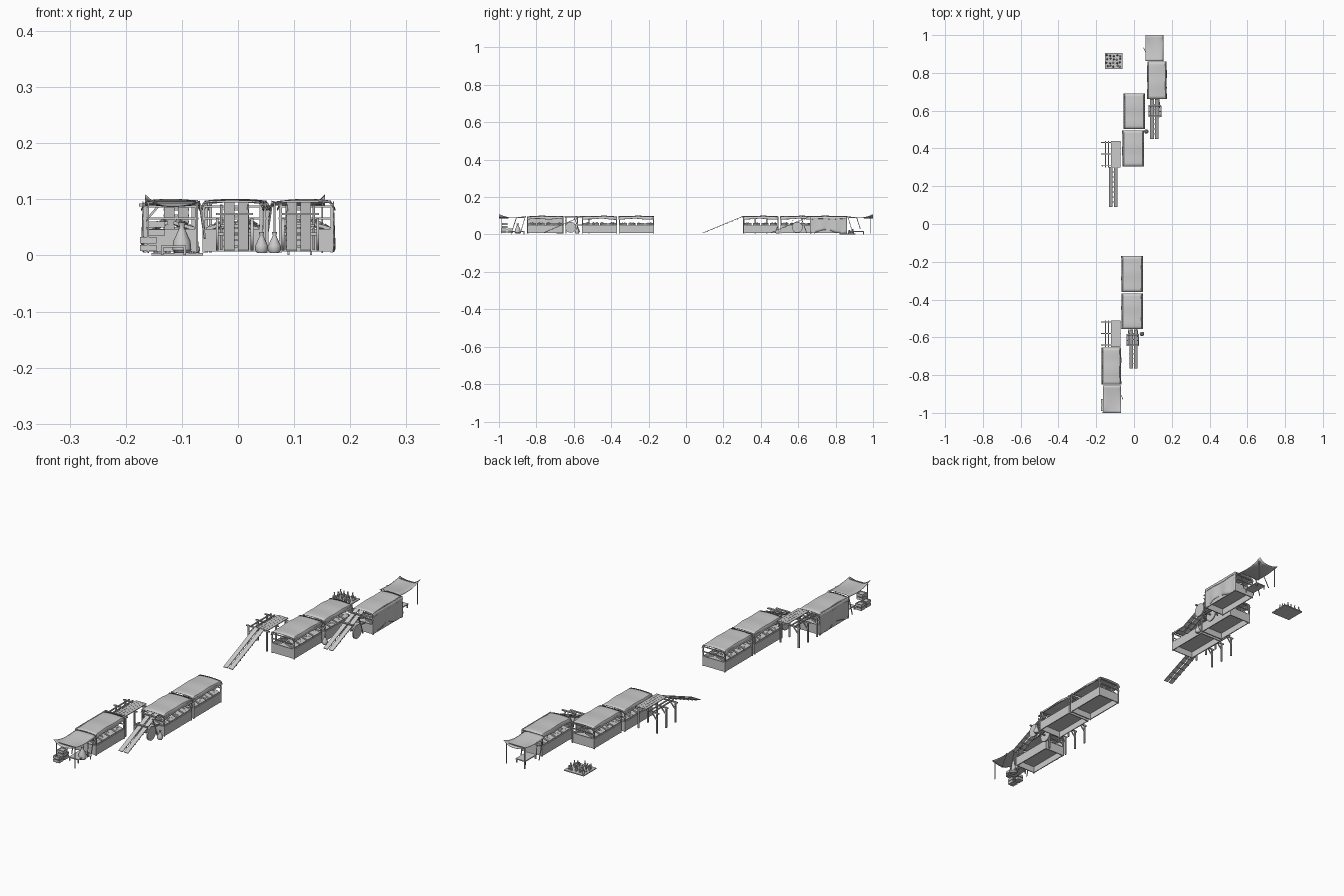
import bpy, bmesh, math, random
from mathutils import Matrix, Vector, Euler

if "Cube" in bpy.data.objects:
    bpy.data.objects.remove(bpy.data.objects["Cube"])
random.seed(4)


def finish(name, bm, smooth=False, thick=0):
    me = bpy.data.meshes.new(name)
    bmesh.ops.recalc_face_normals(bm, faces=bm.faces)
    bm.to_mesh(me)
    bm.free()
    ob = bpy.data.objects.new(name, me)
    bpy.context.collection.objects.link(ob)
    if thick:
        mod = ob.modifiers.new("thickness", 'SOLIDIFY')
        mod.thickness = thick
        mod.offset = 0
    if smooth:
        bpy.ops.object.select_all(action='DESELECT')
        ob.select_set(True)
        bpy.context.view_layer.objects.active = ob
        bpy.ops.object.shade_smooth_by_angle(angle=math.radians(40))
    return ob


def box(bm, c, s, rot=(0, 0, 0)):
    m = Matrix.Translation(c) @ Euler(rot).to_matrix().to_4x4() @ Matrix.Diagonal((*s, 1))
    bmesh.ops.create_cube(bm, size=1, matrix=m)


def beam(bm, a, b, w=.004, h=None):
    a, b = Vector(a), Vector(b)
    d = b - a
    m = (Matrix.Translation((a + b) / 2) @ d.to_track_quat('Y', 'Z').to_matrix().to_4x4()
         @ Matrix.Diagonal((w, d.length, h or w, 1)))
    bmesh.ops.create_cube(bm, size=1, matrix=m)


def sheet(bm, f, nu, nv):
    v = [[bm.verts.new(f(i / nu, j / nv)) for j in range(nv + 1)] for i in range(nu + 1)]
    for i in range(nu):
        for j in range(nv):
            bm.faces.new((v[i][j], v[i + 1][j], v[i + 1][j + 1], v[i][j + 1]))


def lathe(bm, profile, c, n=10):
    # profile is a list of (radius, height)
    rings = [[bm.verts.new((c[0] + r * math.cos(6.2832 * k / n), c[1] + r * math.sin(6.2832 * k / n), c[2] + z))
              for k in range(n)] for r, z in profile]
    for a, b in zip(rings, rings[1:]):
        for k in range(n):
            bm.faces.new((a[k], a[(k + 1) % n], b[(k + 1) % n], b[k]))
    bm.faces.new(rings[0])
    bm.faces.new(rings[-1])


def stall(name, x0, x1, y0, y1, drape=0):
    cx, cy, w, l = (x0 + x1) / 2, (y0 + y1) / 2, x1 - x0, y1 - y0
    hw, hl = w / 2 - .006, l / 2 - .004
    # open-bottomed display crate
    bm = bmesh.new()
    for s in (-1, 1):
        box(bm, (cx + s * hw, cy, .027), (.004, 2 * hl, .04))
        box(bm, (cx, cy + s * hl, .027), (2 * hw, .004, .04))
    box(bm, (cx, cy, .036), (2 * hw, 2 * hl, .004))
    finish(name + "_crate", bm)
    # posts and end rails
    bm = bmesh.new()
    for sx in (-1, 1):
        for sy in (-1, 1):
            box(bm, (cx + sx * hw, cy + sy * hl, .049), (.005, .005, .088))
        box(bm, (cx + sx * hw, cy, .087), (.004, 2 * hl, .004))
    for sy in (-1, 1):
        for z in (.066, .087):
            box(bm, (cx, cy + sy * hl, z), (2 * hw + .008, .003, .004))
    finish(name + "_frame", bm)
    # tilted trays and produce
    bm = bmesh.new()
    g = bmesh.new()
    for k in range(4):
        y = cy - l * .36 + k * l * .24
        for s in (-1, 1):
            box(bm, (cx + s * w * .23, y, .053), (w * .38, l * .2, .006), (0, s * .28, 0))
            for q in range(3):
                m = Matrix.Translation((cx + s * w * (.13 + .1 * q), y + random.uniform(-.01, .01), .058 - .005 * q))
                bmesh.ops.create_icosphere(g, subdivisions=1, radius=random.uniform(.006, .009), matrix=m)
    finish(name + "_trays", bm)
    finish(name + "_produce", g, True)
    # cloth roof with a short hanging edge
    bm = bmesh.new()
    ph = random.uniform(0, 6)

    def roof(u, v):
        a, b = u * 2 - 1, v * 2 - 1
        e = max(0, abs(a) - .86) / .14
        z = .099 - .004 * a * a - .003 * abs(b) ** 4 - e * (.012 + .002 * math.sin(9 * v + ph))
        z += .001 * math.sin(12 * v + ph)
        return (cx + a * w / 2 * (1 - .02 * math.sin(5 * v + ph) ** 2), cy + b * l / 2, z)
    sheet(bm, roof, 14, 12)
    finish(name + "_roof_cloth", bm, True, .0015)
    # full side curtain
    if drape:
        bm = bmesh.new()
        edge = cx + drape * w / 2

        def curtain(u, v):
            bottom = .006 + .018 * math.sin(math.pi * min(1, u / .85)) ** 2
            return (edge - drape * .003 * (1 + math.sin(16 * u) * v), cy + (u - .5) * l,
                    .096 + (bottom - .096) * v)
        sheet(bm, curtain, 20, 6)
        finish(name + "_side_curtain", bm, True, .0015)


def ramp(name, x, y0, y1, gap=.025, legs=False):
    bm = bmesh.new()
    for s in (-.5, .5):
        beam(bm, (x + s * gap, y0, .008), (x + s * gap, y1, .096), .019, .003)
    for k in range(1, 8):
        t = k / 8
        box(bm, (x, y0 + (y1 - y0) * t, .005 + .088 * t), (gap + .02, .004, .003))
    finish(name, bm)


def cart(name, x, y):
    # small two-wheeled cart below the ramp
    bm = bmesh.new()
    for s in (-1, 1):
        m = Matrix.Translation((x + s * .031, y, .038)) @ Matrix.Rotation(math.pi / 2, 4, 'Y')
        bmesh.ops.create_cone(bm, cap_ends=True, segments=16, radius1=.029, radius2=.029, depth=.005, matrix=m)
        beam(bm, (x + s * .022, y - .03, .05), (x + s * .022, y + .07, .05), .004)
        beam(bm, (x + s * .024, y + .05, .01), (x + s * .024, y + .02, .09), .004)
    beam(bm, (x - .032, y, .038), (x + .032, y, .038), .005)
    box(bm, (x, y + .01, .053), (.05, .06, .004))
    for dy in (-.025, .03):
        box(bm, (x, y + dy, .084 + dy * .4), (.066, .008, .004))
    finish(name, bm, True)


def rack(name, y0, y1):
    # open timber platform on posts
    bm = bmesh.new()
    for k in range(4):
        box(bm, (-.115 + k * .0125, (y0 + y1) / 2, .097), (.0118, y1 - y0, .003))
    for x in (-.135, -.152):
        box(bm, (x, (y0 + y1) / 2, .094), (.005, y1 - y0, .004))
    for t in (.06, .5, .94):
        y = y0 + (y1 - y0) * t
        box(bm, (-.122, y, .09), (.108, .005, .005))
        for x in (-.166, -.08):
            box(bm, (x, y, .049), (.006, .006, .088))
        beam(bm, (-.166, y, .06), (-.14, y, .09), .004)
    finish(name, bm)


def canopy(name, x0, x1, y_in, y_out):
    # sagging sheet lifted at its outer corner
    bm = bmesh.new()
    side = 1 if y_out > 0 else -1

    def f(u, v):
        a = 2 * u - 1
        z = .097 - .010 * v * v * (1 - a * a) - .006 * math.sin(math.pi * v)
        z += .011 * v ** 4 * max(0, a * side) ** 3
        return (x0 + (x1 - x0) * u, y_in + (y_out - y_in) * v, z - .006 * abs(a) ** 8 * (1 - v))
    sheet(bm, f, 12, 12)
    finish(name + "_cloth", bm, True, .0015)
    # support poles with guy sticks
    bm = bmesh.new()
    ye = y_out - side * .012
    for x in (x0 + .005, x1 - .005):
        beam(bm, (x, ye, .005), (x, ye, .095), .003)
        beam(bm, (x, y_in + side * .03, .005), (x, y_in + side * .004, .094), .003)
    beam(bm, (x0 + .002, ye, .094), (x1 - .002, ye, .094), .003)
    xo = x1 if x1 < 0 else x0
    beam(bm, (xo + .009 * (1 if x1 < 0 else -1), y_in + side * .07, .03), (xo, y_in + side * .05, .092), .003)
    finish(name + "_poles", bm)


def sacks(name, spots):
    bm = bmesh.new()
    for x, y, s in spots:
        lathe(bm, [(.008 * s, .004), (.012 * s, .010), (.011 * s, .018 * s), (.005 * s, .031 * s),
                   (.003 * s, .036 * s), (.005 * s, .042 * s)], (x, y, 0))
    finish(name, bm, True)


# roofed market stalls
for n, a in enumerate([(-.055, .058, .503, .69), (-.062, .053, .305, .495), (-.067, .047, -.36, -.17),
                       (-.067, .047, -.557, -.368), (.07, .173, .662, .86, 1), (-.172, -.068, -.85, -.655, -1)]):
    stall("stall_%d" % (n + 1), *a)

# end canopies
canopy("back_canopy", .06, .155, .862, 1.0)
canopy("front_canopy", -.165, -.068, -.856, -1.0)

# timber racks, ramps and carts
rack("back_rack", .30, .44)
rack("front_rack", -.65, -.51)
ramp("middle_ramp", -.11, .09, .302)
ramp("back_ramp", .108, .45, .66)
ramp("front_ramp", -.003, -.765, -.56)
cart("back_cart", .111, .595)
cart("front_cart", -.006, -.617)

# sacks beside stalls and below canopies
sacks("stall_sacks", [(.065, .49, 1), (.042, -.582, 1), (-.1, -.9, 1.4)])

# stacked crates under the front canopy
bm = bmesh.new()
for x, y, z in ((-.16, -.975, .02), (-.16, -.94, .02), (-.145, -.97, .048)):
    for k in range(2):
        for s in (-1, 1):
            box(bm, (x + s * .013, y, z - .007 + k * .014), (.003, .028, .011))
            box(bm, (x, y + s * .013, z - .007 + k * .014), (.028, .003, .011))
    box(bm, (x, y, z - .008), (.026, .026, .003))
    box(bm, (x, y, z + .008), (.024, .024, .004))
finish("crate_stack", bm)

# low benches under both canopies
bm = bmesh.new()
for x, y in ((.11, .915), (-.115, -.9)):
    box(bm, (x, y, .016), (.045, .075, .004))
    for sx in (-1, 1):
        for sy in (-1, 1):
            box(bm, (x + sx * .02, y + sy * .034, .008), (.004, .004, .014))
finish("low_benches", bm)

# ground mat with small wares
bm = bmesh.new()
box(bm, (-.108, .863, .002), (.092, .086, .004))
finish("ground_mat", bm)
bm = bmesh.new()
for i in range(5):
    for j in range(4):
        h = random.uniform(.5, 1)
        lathe(bm, [(.004, 0), (.005, .012 * h), (.002, .018 * h), (.0025, .026 * h)],
              (-.143 + i * .0175 + random.uniform(-.004, .004), .834 + j * .019 + random.uniform(-.004, .004), .003), 8)
finish("mat_wares", bm, True)
